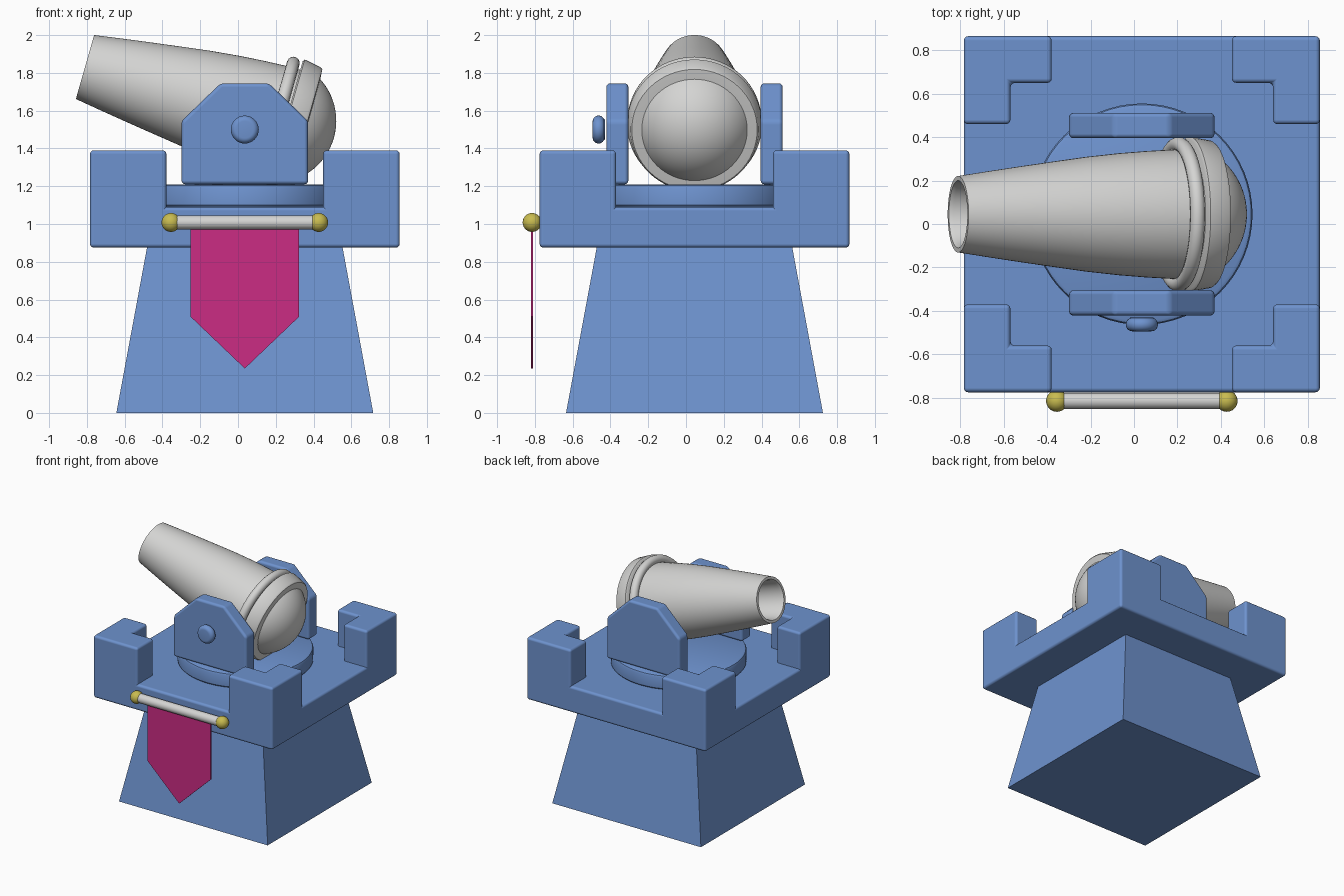
import bpy, bmesh, math
from mathutils import Matrix, Vector

if "Cube" in bpy.data.objects:
    bpy.data.objects.remove(bpy.data.objects["Cube"])

CX, CY = 0.036, 0.045          # common centre of the tower


def material(name, rgb):
    m = bpy.data.materials.new(name)
    m.diffuse_color = (*rgb, 1)
    m.use_nodes = True
    m.node_tree.nodes["Principled BSDF"].inputs["Base Color"].default_value = m.diffuse_color
    return m


BLUE = material("blue", (0.155, 0.29, 0.62))
GREY = material("light_grey", (0.66, 0.66, 0.65))
PINK = material("magenta", (0.60, 0.025, 0.23))
GOLD = material("gold", (0.58, 0.50, 0.08))


def finish(name, bm, mat, matrix=None, bevel=0, smooth=True):
    if matrix:
        bm.transform(matrix)
    bmesh.ops.recalc_face_normals(bm, faces=bm.faces)
    me = bpy.data.meshes.new(name)
    bm.to_mesh(me)
    bm.free()
    me.materials.append(mat)
    ob = bpy.data.objects.new(name, me)
    bpy.context.collection.objects.link(ob)
    if bevel:
        for p in me.polygons:
            p.use_smooth = True
        b = ob.modifiers.new("Bevel", 'BEVEL')
        b.width, b.segments, b.limit_method = bevel, 3, 'ANGLE'
        b.harden_normals = True
    elif smooth:
        bpy.ops.object.select_all(action='DESELECT')
        ob.select_set(True)
        bpy.context.view_layer.objects.active = ob
        bpy.ops.object.shade_smooth_by_angle(angle=math.radians(35))
    return ob


def lathe(name, profile, mat, matrix, sides=64, closed=False, bevel=0):
    """Revolve (height, radius) points around local z."""
    bm = bmesh.new()
    vs = [bm.verts.new((r, 0, t)) for t, r in profile]
    edges = [bm.edges.new(p) for p in zip(vs, vs[1:])]
    if closed:
        edges.append(bm.edges.new((vs[-1], vs[0])))
    bmesh.ops.spin(bm, geom=vs + edges, axis=(0, 0, 1), cent=(0, 0, 0),
                   angle=math.tau, steps=sides, use_merge=True)
    bmesh.ops.remove_doubles(bm, verts=bm.verts, dist=1e-4)
    return finish(name, bm, mat, matrix, bevel)


def plate(name, pts, y0, y1, mat, bevel=0):
    """Extrude an (x, z) outline from y0 to y1."""
    bm = bmesh.new()
    f = bm.faces.new([bm.verts.new((x, y0, z)) for x, z in pts])
    ext = bmesh.ops.extrude_face_region(bm, geom=[f])['geom']
    bmesh.ops.translate(bm, vec=(0, y1 - y0, 0),
                        verts=[v for v in ext if isinstance(v, bmesh.types.BMVert)])
    return finish(name, bm, mat, None, bevel, smooth=False)


def raise_faces(bm, faces, h):
    ext = bmesh.ops.extrude_face_region(bm, geom=faces)['geom']
    bmesh.ops.translate(bm, vec=(0, 0, h),
                        verts=[v for v in ext if isinstance(v, bmesh.types.BMVert)])
    return [f for f in ext if isinstance(f, bmesh.types.BMFace)]


# Tapered square base
bm = bmesh.new()
bmesh.ops.create_cone(bm, cap_ends=True, segments=4, radius1=0.68 * math.sqrt(2),
                      radius2=0.515 * math.sqrt(2), depth=0.89)
finish("tower_base", bm, BLUE,
       Matrix.Translation((CX, CY, 0.445)) @ Matrix.Rotation(math.pi / 4, 4, 'Z'),
       smooth=False)

# Platform with four L-shaped corner battlements
cuts = [-0.82, -0.605, -0.415, 0.415, 0.605, 0.82]
bm = bmesh.new()
grid = [[bm.verts.new((x, y, 0)) for y in cuts] for x in cuts]
cells = [bm.faces.new((grid[i][j], grid[i + 1][j], grid[i + 1][j + 1], grid[i][j + 1]))
         for i in range(5) for j in range(5)]
top = raise_faces(bm, cells, 0.215)
corner = []
for f in top:
    c = f.calc_center_median()
    ax, ay = abs(c.x), abs(c.y)
    if min(ax, ay) > 0.415 and max(ax, ay) > 0.605:
        corner.append(f)
raise_faces(bm, corner, 0.30)
bmesh.ops.recalc_face_normals(bm, faces=bm.faces)
bmesh.ops.dissolve_limit(bm, angle_limit=0.02, verts=bm.verts, edges=bm.edges)
finish("battlement_platform", bm, BLUE, Matrix.Translation((CX, CY, 0.875)), bevel=0.02)

# Turntable disc
lathe("turntable", [(1.08, 0), (1.08, 0.49), (1.10, 0.508), (1.19, 0.51),
                    (1.203, 0.504), (1.21, 0.49), (1.21, 0)],
      BLUE, Matrix.Translation((CX, CY, 0)))

# Two cannon brackets
outline = [(-0.335, 1.21), (0.335, 1.21), (0.335, 1.545), (0.128, 1.745),
           (-0.128, 1.745), (-0.335, 1.545)]
for side, name in ((-1, "front_bracket"), (1, "back_bracket")):
    plate(name, [(CX + x, z) for x, z in outline],
          CY + side * 0.35, CY + side * 0.467, BLUE, bevel=0.02)

# Rounded pivot knob on the front bracket
knob = [(0, 0), (0, 0.055)] + [
    (0.033 + 0.031 * math.sin(a), 0.045 + 0.029 * math.cos(a))
    for a in [math.radians(d) for d in range(-75, 91, 15)]] + [(0.064, 0)]
lathe("pivot_knob", knob, BLUE,
      Matrix.Translation((CX, -0.43, 1.50)) @ Matrix.Rotation(math.pi / 2, 4, 'X'), 32)

# Cannon: local z runs from the muzzle back to the breech
aim = Matrix.Translation((-0.81, CY, 1.831)) @ Matrix.Rotation(math.radians(105.9), 4, 'Y')
lathe("cannon_barrel",
      [(0.40, 0), (0.40, 0.13), (0.02, 0.147), (0, 0.155), (0, 0.176), (0.15, 0.199),
       (0.30, 0.221), (0.45, 0.242), (0.61, 0.264), (0.77, 0.281), (0.90, 0.291),
       (1.03, 0.298), (1.12, 0.298), (1.12, 0)], GREY, aim)
lathe("barrel_ring",
      [(1.055 + 0.034 * math.cos(math.tau * k / 14), 0.322 + 0.034 * math.sin(math.tau * k / 14))
       for k in range(14)], GREY, aim, closed=True)
lathe("breech_band", [(1.10, 0), (1.10, 0.345), (1.108, 0.357), (1.20, 0.341),
                      (1.212, 0.332), (1.216, 0.27), (1.216, 0)], GREY, aim)
lathe("breech_dome",
      [(1.04 + 0.33 * math.sin(a), 0.33 * math.cos(a))
       for a in [math.radians(30 + 5 * k) for k in range(13)]], GREY, aim)

# Banner pole, end balls and hanging banner
BY, BZ = -0.815, 1.008
lathe("banner_pole", [(-0.39, 0), (-0.39, 0.037), (0.39, 0.037), (0.39, 0)], GREY,
      Matrix.Translation((CX, BY, BZ)) @ Matrix.Rotation(math.pi / 2, 4, 'Y'), 24)
for side, name in ((-1, "left_pole_ball"), (1, "right_pole_ball")):
    bm = bmesh.new()
    bmesh.ops.create_uvsphere(bm, u_segments=24, v_segments=14, radius=0.05)
    finish(name, bm, GOLD, Matrix.Translation((CX + side * 0.391, BY, BZ)))
plate("banner", [(CX + x, z) for x, z in
                 [(-0.288, 1.0), (-0.288, 0.51), (0, 0.235), (0.288, 0.51), (0.288, 1.0)]],
      BY - 0.006, BY + 0.006, PINK)
